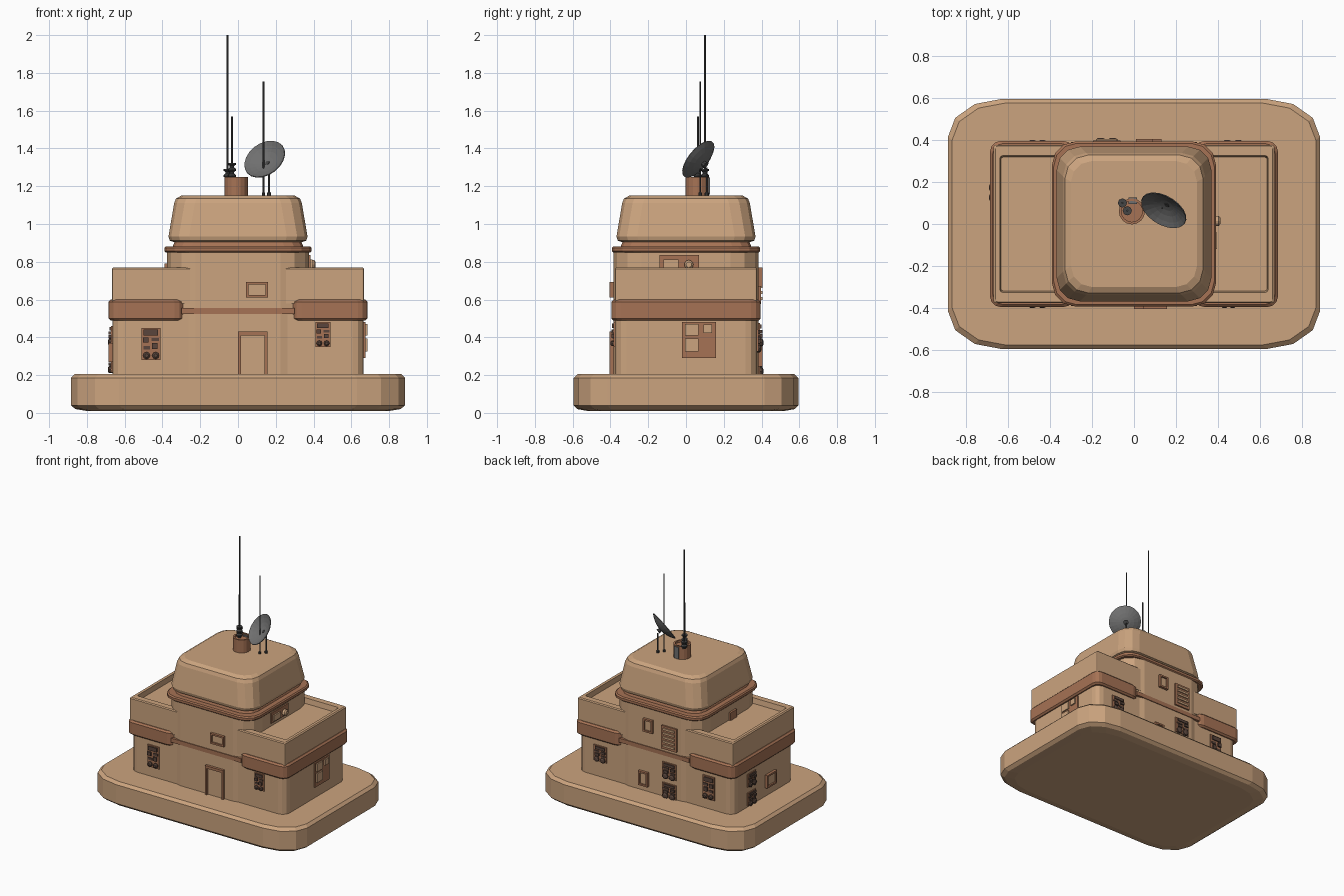
import bpy, bmesh, math
from mathutils import Matrix, Vector

cube = bpy.data.objects.get("Cube")
if cube:
    bpy.data.objects.remove(cube, do_unlink=True)


def material(name, rgb):
    m = bpy.data.materials.new(name)
    m.use_nodes = True
    m.diffuse_color = (*rgb, 1)
    m.node_tree.nodes["Principled BSDF"].inputs["Base Color"].default_value = (*rgb, 1)
    return m


TAN = material("sand plaster", (0.60, 0.37, 0.21))
CLAY = material("terracotta trim", (0.38, 0.17, 0.09))
BROWN = material("dark brown fittings", (0.10, 0.06, 0.045))
GREY = material("dish grey", (0.16, 0.16, 0.16))
DARK = material("dark metal", (0.06, 0.06, 0.06))


def finish(name, bm, mat):
    bmesh.ops.remove_doubles(bm, verts=bm.verts, dist=0.0004)
    bmesh.ops.recalc_face_normals(bm, faces=bm.faces)
    me = bpy.data.meshes.new(name)
    bm.to_mesh(me)
    bm.free()
    me.materials.append(mat)
    ob = bpy.data.objects.new(name, me)
    bpy.context.collection.objects.link(ob)
    return ob


def loft(name, rings, mat, at=(0, 0, 0), n=3, turn=None):
    """Stack rounded rectangles (half x, half y, corner x, corner y, z)."""
    bm = bmesh.new()
    rows = []
    for hx, hy, rx, ry, z in rings:
        row = []
        for q, (sx, sy) in enumerate([(1, 1), (-1, 1), (-1, -1), (1, -1)]):
            for k in range(n + 1):
                a = (q + k / n) * math.pi / 2
                p = Vector((sx * (hx - rx) + rx * math.cos(a),
                            sy * (hy - ry) + ry * math.sin(a), z))
                row.append(bm.verts.new((turn @ p if turn else p) + Vector(at)))
        rows.append(row)
    for lo, hi in zip(rows, rows[1:]):
        for i in range(len(lo)):
            j = (i + 1) % len(lo)
            bm.faces.new((lo[i], lo[j], hi[j], hi[i]))
    bm.faces.new(rows[0][::-1])
    bm.faces.new(rows[-1])
    return finish(name, bm, mat)


def turned(name, profile, mat, at, n=3, turn=None):
    """Round part from (radius, z) pairs."""
    return loft(name, [(r, r, r, r, z) for r, z in profile], mat, at, n, turn)


def slab(name, hx, hy, r, z0, z1, b, mat, x=0):
    """Rounded slab with chamfered rims."""
    return loft(name, [(hx - b, hy - b, r, r, z0), (hx, hy, r, r, z0 + b),
                       (hx, hy, r, r, z1 - b), (hx - b, hy - b, r, r, z1)], mat, (x, 0, 0))


# Wall sides: outward direction and the direction that u runs along
SIDES = {"front": ((0, -1), (1, 0)), "back": ((0, 1), (1, 0)),
         "left": ((1, 0), (0, 1)), "right": ((-1, 0), (0, 1))}


def plates(name, side, wall, items, mat):
    """Boxes on a wall, each (u, z, width, height, depth)."""
    (ox, oy), (ux, uy) = SIDES[side]
    bm = bmesh.new()
    for u, z, w, h, d in items:
        size = (w if ux else d + 0.02, w if uy else d + 0.02, h)
        out = wall + (d - 0.02) / 2
        pos = Vector((ox * out + ux * u, oy * out + uy * u, z))
        bmesh.ops.create_cube(bm, size=1, matrix=Matrix.Translation(pos) @ Matrix.Diagonal((*size, 1)))
    return finish(name, bm, mat)


def frame(name, side, wall, u, z, w, h, mat=CLAY, t=0.013):
    """Raised window border with a sand pane."""
    plates(name + "_border", side, wall,
           [(u + s * (w - t) / 2, z, t, h, 0.02) for s in (-1, 1)] +
           [(u, z + s * (h - t) / 2, w, t, 0.02) for s in (-1, 1)], mat)
    plates(name + "_pane", side, wall, [(u, z, w - t, h - t, 0.008)], TAN)


def machinery(name, side, wall, u, z, w, h):
    """Backing plate with a cluster of vents, blocks and round gauges."""
    plates(name + "_backing", side, wall, [(u, z, w, h, 0.008)], CLAY)
    parts = [(-0.02, 0.36, 0.75, 0.18, 0.016), (-0.28, 0.12, 0.3, 0.16, 0.02),
             (0.22, 0.14, 0.4, 0.1, 0.014), (0.2, -0.06, 0.3, 0.18, 0.02),
             (-0.24, -0.12, 0.34, 0.1, 0.014)]
    plates(name + "_blocks", side, wall,
           [(u + a * w, z + b * h, c * w, d * h, e) for a, b, c, d, e in parts], BROWN)
    (ox, oy), (ux, uy) = SIDES[side]
    turn = Vector((0, 0, 1)).rotation_difference(Vector((ox, oy, 0))).to_matrix()
    for s in (-1, 1):
        v = u + s * w * 0.24
        turned(name + "_gauge", [(w * 0.19, 0), (w * 0.19, 0.018), (w * 0.1, 0.024)], BROWN,
               (ox * wall + ux * v, oy * wall + uy * v, z - h * 0.36), 2, turn)


# Ground slab
loft("ground_slab", [(0.80, 0.52, 0.23, 0.16, 0.01), (0.86, 0.575, 0.25, 0.175, 0.02),
                     (0.885, 0.595, 0.255, 0.18, 0.04), (0.885, 0.595, 0.255, 0.18, 0.185),
                     (0.865, 0.575, 0.25, 0.175, 0.205)], TAN)

# Main walls, parapet with sunken roofs, and central tower
loft("lower_walls", [(0.665, 0.375, 0.06, 0.06, 0.2), (0.665, 0.375, 0.06, 0.06, 0.52)], TAN)
loft("parapet_and_roof", [(0.668, 0.377, 0.01, 0.01, 0.58), (0.668, 0.377, 0.01, 0.01, 0.763),
                          (0.66, 0.37, 0.01, 0.01, 0.77), (0.638, 0.325, 0.012, 0.012, 0.77),
                          (0.634, 0.318, 0.012, 0.012, 0.73)], TAN, n=2)
loft("tower", [(0.375, 0.385, 0.15, 0.15, 0.2), (0.375, 0.385, 0.15, 0.15, 0.86)], TAN)

# Terracotta bands
for side, x in (("left", 0.485), ("right", -0.485)):
    slab(side + "_wing_band", 0.2, 0.395, 0.05, 0.488, 0.6, 0.012, CLAY, x)
for side in ("front", "back"):
    plates(side + "_tower_strip", side, 0.385, [(0, 0.54, 0.6, 0.032, 0.006)], CLAY)
slab("tower_rim", 0.39, 0.392, 0.11, 0.848, 0.882, 0.008, CLAY)

# Upper dome block on a narrow neck
loft("neck", [(0.35, 0.35, 0.1, 0.1, 0.87), (0.33, 0.33, 0.1, 0.1, 0.92)], CLAY)
loft("upper_dome", [(0.33, 0.33, 0.1, 0.1, 0.902), (0.362, 0.362, 0.11, 0.11, 0.912),
                    (0.368, 0.368, 0.11, 0.11, 0.935), (0.338, 0.338, 0.11, 0.11, 1.11),
                    (0.328, 0.328, 0.11, 0.11, 1.135), (0.30, 0.30, 0.1, 0.1, 1.15)], TAN)

# Chimney
turned("chimney", [(0.062, 1.14), (0.062, 1.25), (0.05, 1.25), (0.05, 1.235)], CLAY, (-0.01, 0.06, 0), 4)
plates("chimney_box", "back", 0.115, [(-0.005, 1.2, 0.04, 0.09, 0.012)], GREY)


# Antennas
def antenna(name, x, y, z0, z1, r):
    turned(name, [(r * 2.2, z0), (r * 2.2, z0 + 0.015), (r, z0 + 0.02), (r, z1)], DARK, (x, y, 0), 2)


antenna("tall_antenna", -0.055, 0.1, 1.235, 2.0, 0.005)
antenna("short_antenna", -0.032, 0.063, 1.235, 1.57, 0.005)
antenna("roof_antenna", 0.135, 0.075, 1.15, 1.755, 0.004)
antenna("dish_pole", 0.165, 0.11, 1.15, 1.30, 0.005)
for name, x, y, top in (("short", -0.032, 0.063, 6), ("tall", -0.055, 0.1, 4)):
    coil = [(0.022 if (k // 2) % 2 else 0.012, 1.235 + 0.008 * k) for k in range(top * 2)]
    turned(name + "_antenna_coil", coil, DARK, (x, y, 0), 2)

# Dish, a thin bowl tilted up and forwards
aim = Vector((0, 0, 1)).rotation_difference(Vector((-0.42, -0.70, 0.57))).to_matrix()
steps = [0.05, 0.3, 0.55, 0.8, 1.0]
bowl = [(0.119 * t, 0.038 * (t * t - 1) - 0.004) for t in steps]
bowl += [(0.117 * t, 0.038 * (t * t - 1)) for t in reversed(steps)]
turned("dish", bowl, GREY, (0.14, 0.063, 1.345), 5, aim)
turned("dish_mount", [(0.02, -0.06), (0.012, -0.035)], DARK, (0.14, 0.063, 1.345), 2, aim)

# Front door and fittings
plates("door_frame", "front", 0.385, [(0.0075, 0.315, 0.015, 0.23, 0.02), (0.1475, 0.315, 0.015, 0.23, 0.02),
                                      (0.0775, 0.42, 0.155, 0.02, 0.02)], CLAY)
plates("door", "front", 0.385, [(0.0775, 0.305, 0.13, 0.21, 0.005)], TAN)
frame("front_window", "front", 0.385, 0.1, 0.652, 0.115, 0.08)
machinery("front_right_machinery", "front", 0.375, -0.46, 0.365, 0.1, 0.17)
machinery("front_left_machinery", "front", 0.375, 0.45, 0.415, 0.08, 0.13)

# Back fittings
frame("back_upper_window", "back", 0.385, 0.05, 0.72, 0.08, 0.1)
frame("back_lower_window", "back", 0.385, 0.09, 0.3, 0.08, 0.11)
plates("back_vent", "back", 0.385, [(-0.13, 0.667, 0.13, 0.18, 0.012)], CLAY)
plates("back_vent_slats", "back", 0.385,
       [(-0.13, 0.605 + 0.032 * k, 0.1, 0.016, 0.02) for k in range(5)], TAN)
machinery("back_upper_machinery", "back", 0.385, -0.13, 0.415, 0.12, 0.12)
machinery("back_lower_machinery", "back", 0.385, -0.13, 0.26, 0.12, 0.11)
machinery("back_left_machinery", "back", 0.375, 0.47, 0.385, 0.11, 0.12)
machinery("back_right_machinery", "back", 0.375, -0.46, 0.37, 0.1, 0.18)

# Left side panels
plates("left_panel", "left", 0.665, [(0.07, 0.385, 0.18, 0.19, 0.01)], CLAY)
plates("left_panel_tiles", "left", 0.665, [(0.03, 0.44, 0.07, 0.06, 0.02), (0.03, 0.36, 0.07, 0.07, 0.02),
                                           (0.115, 0.445, 0.045, 0.045, 0.02)], TAN)
plates("left_tower_panel", "left", 0.375, [(-0.035, 0.795, 0.21, 0.08, 0.01)], CLAY)
plates("left_tower_tiles", "left", 0.375, [(-0.08, 0.79, 0.08, 0.045, 0.02)], TAN)
turned("left_tower_knob", [(0.024, 0), (0.024, 0.028), (0.015, 0.036)], TAN, (0.375, 0.015, 0.785), 3,
       Matrix.Rotation(math.pi / 2, 3, "Y"))

# Right side panels
machinery("right_upper_machinery", "right", 0.665, 0.15, 0.41, 0.1, 0.1)
machinery("right_lower_machinery", "right", 0.665, 0.15, 0.265, 0.1, 0.1)
frame("right_window", "right", 0.665, -0.08, 0.32, 0.12, 0.1)
plates("right_tower_panel", "right", 0.375, [(-0.03, 0.76, 0.08, 0.06, 0.015)], CLAY)
